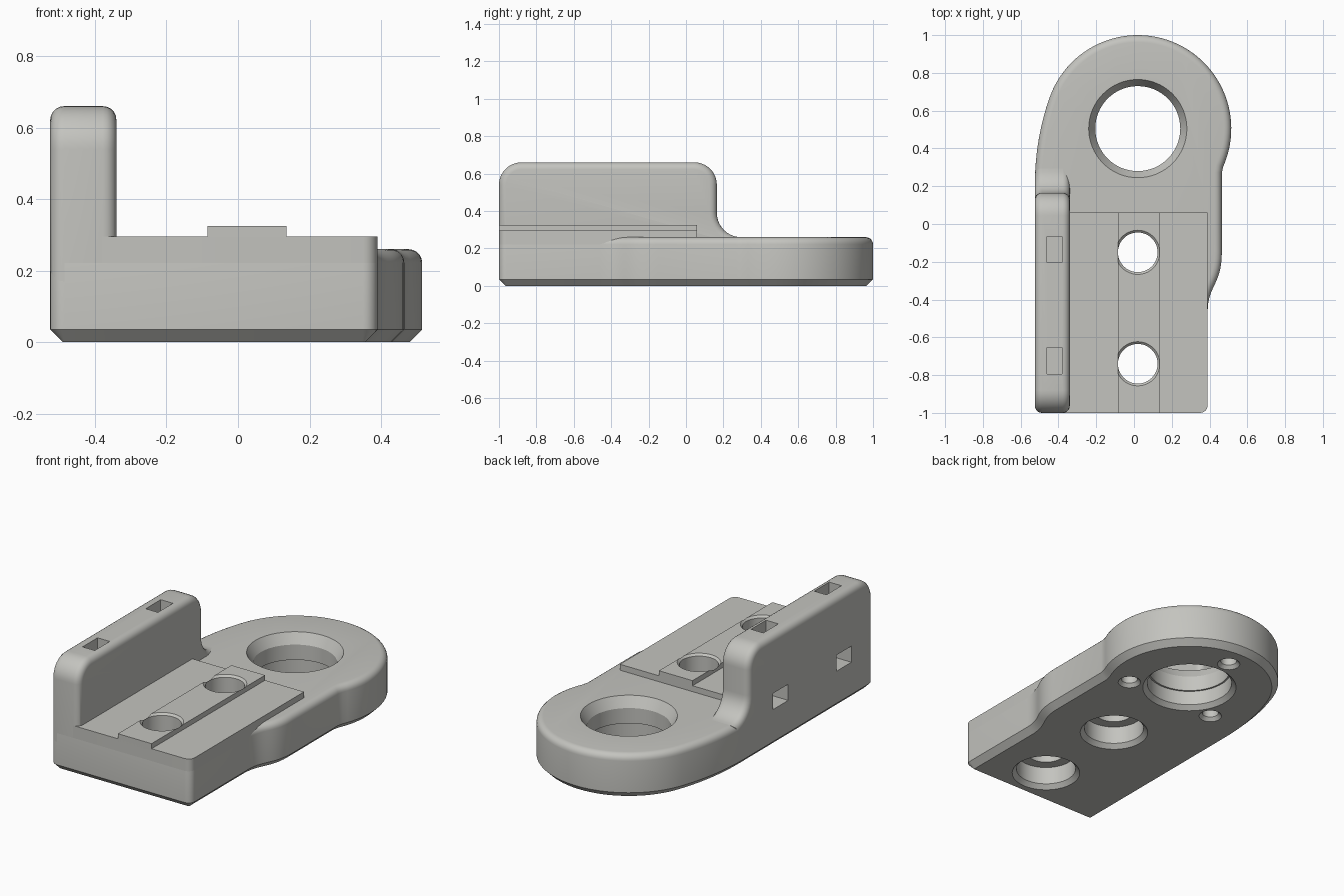
import bpy, bmesh, math

if "Cube" in bpy.data.objects:
    bpy.data.objects.remove(bpy.data.objects["Cube"])

R = 0.038  # edge rounding radius

grey = bpy.data.materials.new("light_grey")
grey.diffuse_color = (0.55, 0.55, 0.52, 1)
grey.use_nodes = True
grey.node_tree.nodes["Principled BSDF"].inputs["Base Color"].default_value = grey.diffuse_color


def arc(cx, cy, r, a0, a1, n):
    return [(cx + r * math.cos(math.radians(a0 + (a1 - a0) * i / n)),
             cy + r * math.sin(math.radians(a0 + (a1 - a0) * i / n))) for i in range(n + 1)]


def bezier(a, b, c, d, n):
    out = []
    for i in range(1, n):
        t = i / n
        w = ((1 - t) ** 3, 3 * t * (1 - t) ** 2, 3 * t * t * (1 - t), t ** 3)
        out.append(tuple(sum(k * p[j] for k, p in zip(w, (a, b, c, d))) for j in (0, 1)))
    return out


def inset(pts, d):
    """Offset a counter-clockwise outline inwards by d."""
    out = []
    for i, p in enumerate(pts):
        normals = []
        for a, b in ((pts[i - 1], p), (p, pts[(i + 1) % len(pts)])):
            dx, dy = b[0] - a[0], b[1] - a[1]
            l = math.hypot(dx, dy)
            normals.append((-dy / l, dx / l))
        (ax, ay), (bx, by) = normals
        k = d / (1 + ax * bx + ay * by)
        out.append((p[0] + (ax + bx) * k, p[1] + (ay + by) * k))
    return out


def loft(name, loops, along_x=False):
    """Skin a stack of (outline, height) loops into a closed solid."""
    bm = bmesh.new()
    rings = [[bm.verts.new((h, u, v) if along_x else (u, v, h)) for u, v in pts]
             for pts, h in loops]
    n = len(rings[0])
    for a, b in zip(rings, rings[1:]):
        for i in range(n):
            j = (i + 1) % n
            bm.faces.new((a[i], a[j], b[j], b[i]))
    bm.faces.new(rings[0][::-1])
    bm.faces.new(rings[-1])
    bmesh.ops.recalc_face_normals(bm, faces=bm.faces)
    me = bpy.data.meshes.new(name)
    bm.to_mesh(me)
    bm.free()
    ob = bpy.data.objects.new(name, me)
    bpy.context.collection.objects.link(ob)
    return ob


def box(name, x0, x1, y0, y1, z0, z1):
    pts = [(x0, y0), (x1, y0), (x1, y1), (x0, y1)]
    return loft(name, [(pts, z0), (pts, z1)])


def turned(name, x, y, profile, n=48):
    return loft(name, [([(x + r * math.cos(2 * math.pi * i / n),
                          y + r * math.sin(2 * math.pi * i / n)) for i in range(n)], z)
                       for r, z in profile])


def rounding(steps=5):
    """(inset, rise) pairs of a quarter-round edge."""
    return [(R * (1 - math.cos(math.pi / 2 * i / steps)),
             R * math.sin(math.pi / 2 * i / steps)) for i in range(steps + 1)]


# base plate: straight front, round rear lobe, chamfered bottom, rounded top
ring = arc(0.02, 0.505, 0.495, -24, 160, 52)
outline = (arc(-0.485, -0.96, 0.04, 180, 270, 6) + arc(0.35, -0.96, 0.04, 270, 360, 6)
           + [(0.39, -0.46)]
           + bezier((0.39, -0.46), (0.39, -0.33), (0.465, -0.32), (0.465, -0.15), 14)
           + [(0.465, -0.15), (0.465, 0.27)] + ring
           + bezier(ring[-1], (-0.498, 0.527), (-0.525, 0.369), (-0.525, 0.2), 12)
           + [(-0.525, 0.2)])
base = loft("base_plate", [(inset(outline, 0.035), 0), (outline, 0.035)]
            + [(inset(outline, d), 0.222 + h) for d, h in rounding()])

# raised deck and its centre rib
deck_pts = [(-0.38, -1)] + arc(0.35, -0.96, 0.04, 270, 360, 6) + [(0.39, 0.06), (-0.38, 0.06)]
deck = loft("raised_deck", [(deck_pts, 0.222), (deck_pts, 0.295)])
rib = box("centre_rib", -0.085, 0.135, -1, 0.06, 0.28, 0.325)

# side wall with rounded outline and a rear flare into the plate
side = ([(-1, 0.17), (0.295, 0.17)] + arc(0.295, 0.39, 0.13, 270, 180, 10)
        + arc(0.045, 0.54, 0.12, 0, 90, 10) + arc(-0.88, 0.54, 0.12, 90, 180, 10))
edge = rounding()
wall = loft("side_wall", [(inset(side, d), -0.525 + R - h) for d, h in edge[::-1]]
            + [(inset(side, d), -0.34 - R + h) for d, h in edge], along_x=True)

# cutters: bearing bore, bolt holes with nut pockets, screw holes, tie channels
bore = turned("bore_cutter", 0.02, 0.505,
              [(0.27, -0.01), (0.235, 0.025), (0.235, 0.11), (0.225, 0.11),
               (0.225, 0.2), (0.26, 0.26), (0.272, 0.28)], 64)
bolts = [turned("bolt_cutter", 0.02, y,
                [(0.198, -0.01), (0.165, 0.025), (0.165, 0.13), (0.105, 0.13),
                 (0.105, 0.313), (0.118, 0.326), (0.128, 0.336)]) for y in (-0.15, -0.74)]
screws = [turned("screw_cutter", 0.02 + 0.34 * math.cos(math.radians(a)),
                 0.505 + 0.34 * math.sin(math.radians(a)),
                 [(0.072, -0.01), (0.045, 0.02), (0.045, 0.15)], 24) for a in (90, 210, 330)]
ties = []
for y in (-0.135, -0.725):
    ties.append(box("tie_drop_cutter", -0.46, -0.38, y - 0.07, y + 0.07, 0.225, 0.75))
    ties.append(box("tie_exit_cutter", -0.6, -0.385, y - 0.07, y + 0.07, 0.225, 0.32))

cuts = {base: [bore] + bolts + screws + ties, deck: bolts, rib: bolts, wall: ties}
for part, cutters in cuts.items():
    for c in cutters:
        m = part.modifiers.new("cut", 'BOOLEAN')
        m.operation, m.solver, m.object = 'DIFFERENCE', 'EXACT', c

# bake the cuts, then shade and colour each part
dg = bpy.context.evaluated_depsgraph_get()
dg.update()
baked = {p: bpy.data.meshes.new_from_object(p.evaluated_get(dg)) for p in cuts}
for part, me in baked.items():
    part.modifiers.clear()
    part.data = me
    me.materials.clear()
    me.materials.append(grey)
    for f in me.polygons:
        f.material_index = 0
        f.use_smooth = True
    me.set_sharp_from_angle(angle=math.radians(30))
for c in [bore] + bolts + screws + ties:
    bpy.data.objects.remove(c)
